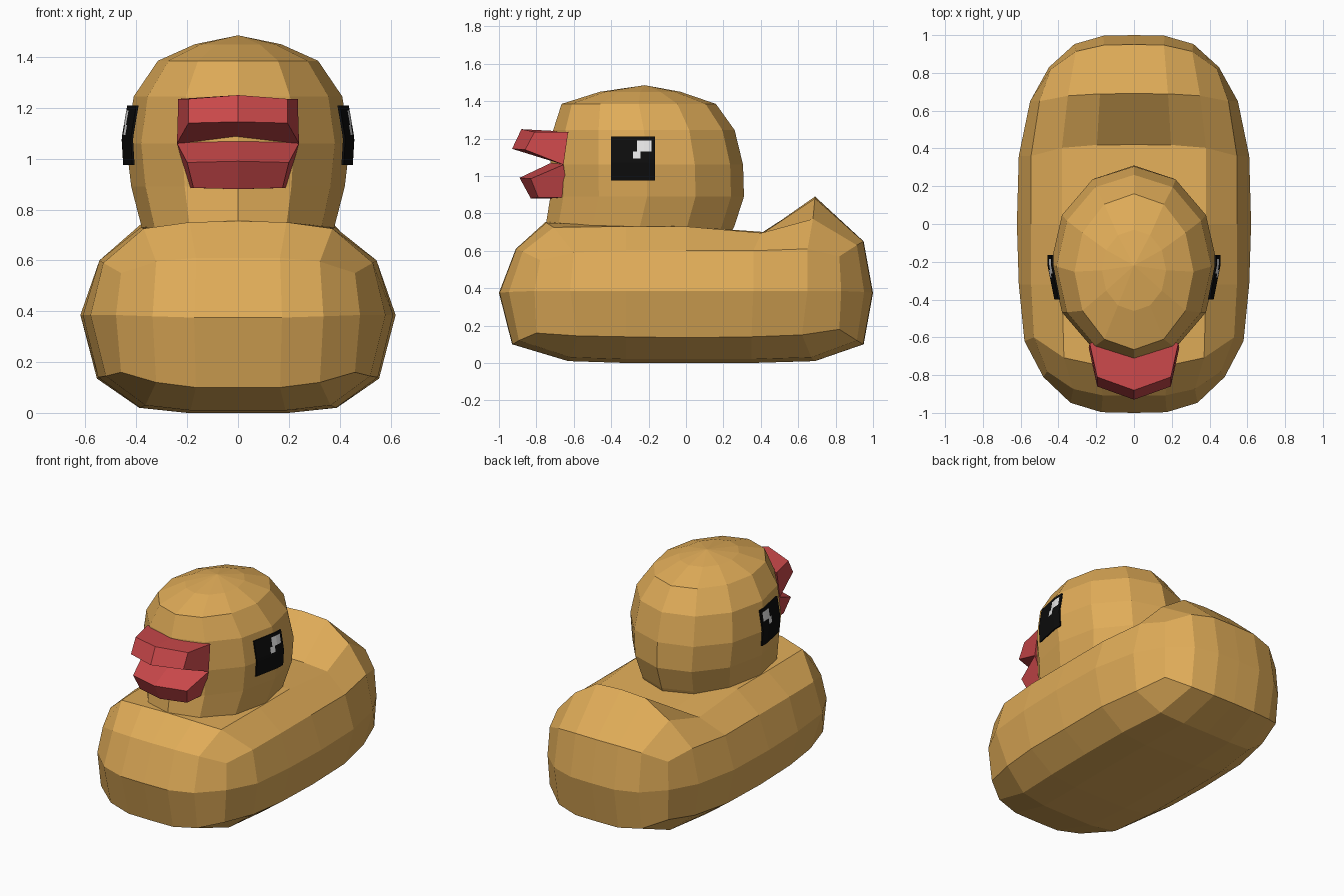
import bpy, bmesh, math

if "Cube" in bpy.data.objects:
    bpy.data.objects.remove(bpy.data.objects["Cube"])


def material(name, rgb):
    m = bpy.data.materials.new(name)
    m.diffuse_color = (*rgb, 1)
    m.use_nodes = True
    m.node_tree.nodes["Principled BSDF"].inputs["Base Color"].default_value = m.diffuse_color
    return m


YELLOW = material("duck_yellow", (0.745, 0.413, 0.098))
RED = material("beak_red", (0.59, 0.065, 0.069))
BLACK = material("eye_black", (0.004, 0.004, 0.004))
WHITE = material("eye_white", (0.95, 0.95, 0.95))


def build(name, verts, faces, *mats):
    mesh = bpy.data.meshes.new(name)
    mesh.from_pydata(verts, [], faces)
    bm = bmesh.new()
    bm.from_mesh(mesh)
    bmesh.ops.remove_doubles(bm, verts=bm.verts, dist=1e-5)
    bmesh.ops.recalc_face_normals(bm, faces=bm.faces)
    bm.to_mesh(mesh)
    bm.free()
    for m in mats:
        mesh.materials.append(m)
    ob = bpy.data.objects.new(name, mesh)
    bpy.context.collection.objects.link(ob)
    return ob


# Body: rounded box with a 6 x 6 top and bottom grid and a bulging middle ring
# row = centre y, edge y, edge x, z at four columns from the centre outwards
TOP = [(-.91, -.78, .46, .61, .61, .595, .55), (-.75, -.60, .53, .755, .75, .725, .59),
       (-.32, -.32, .545, .735, .735, .73, .60), (0, 0, .545, .73, .73, .73, .60),
       (.42, .36, .545, .70, .70, .695, .60), (.69, .65, .50, .89, .88, .77, .61),
       (.95, .82, .44, .65, .65, .63, .57)]
MID = [(-1, -.81, .48), (0, -.62, .58), (0, -.32, .61), (0, 0, .62),
       (0, .36, .61), (0, .65, .55), (1, .83, .45)]
MID = [r + (.375, .375, .38, .385) for r in MID]
BOTTOM = [(-.93, -.80, .46, .10, .10, .12, .16), (-.63, -.58, .52, .01, .01, .03, .145),
          (-.32, -.32, .55, 0, 0, .02, .14), (0, 0, .555, 0, 0, .02, .135),
          (.35, .35, .55, 0, 0, .02, .14), (.69, .62, .50, .01, .01, .03, .15),
          (.95, .82, .44, .10, .10, .12, .18)]


def body_point(rows, i, j):
    k = abs(i - 3)
    yc, ye, xe, *z = rows[j]
    x = xe * (0, .36, .7, 1)[k] * (1 if i > 3 else -1)
    return (x, yc + (ye - yc) * (0, .02, .28, 1)[k], z[k])


def body():
    verts, faces = [], []

    def quad(*pts):
        faces.append(range(len(verts), len(verts) + 4))
        verts.extend(pts)

    for rows in (TOP, BOTTOM):
        for i in range(6):
            for j in range(6):
                quad(*[body_point(rows, i + a, j + b) for a, b in ((0, 0), (1, 0), (1, 1), (0, 1))])
    rim = [(i, 0) for i in range(6)] + [(6, j) for j in range(6)] \
        + [(i, 6) for i in range(6, 0, -1)] + [(0, j) for j in range(6, 0, -1)]
    for upper, lower in ((TOP, MID), (MID, BOTTOM)):
        for p, q in zip(rim, rim[1:] + rim[:1]):
            quad(body_point(upper, *p), body_point(upper, *q),
                 body_point(lower, *q), body_point(lower, *p))
    build("body", verts, faces, YELLOW)


body()

# Head: twelve-sided rings = z, half width, front y, back y
RINGS = [(.69, .37, -.75, .24), (.735, .38, -.75, .26), (.89, .42, -.725, .31),
         (1.06, .44, -.725, .305), (1.245, .41, -.71, .26), (1.385, .315, -.665, .16),
         (1.45, .17, -.46, -.03)]
N = 12
verts, faces = [], []
for z, rx, yf, yb in RINGS:
    for s in range(N):
        a = 2 * math.pi * s / N
        verts.append((rx * math.sin(a), (yf + yb) / 2 + (yb - yf) / 2 * math.cos(a), z))
verts.append((0, -.22, 1.485))
for r in range(len(RINGS) - 1):
    for s in range(N):
        t = (s + 1) % N
        faces.append((r * N + s, r * N + t, r * N + N + t, r * N + N + s))
last = (len(RINGS) - 1) * N
faces += [(last + s, last + (s + 1) % N, len(verts) - 1) for s in range(N)]
faces.append(range(N))
build("head", verts, faces, YELLOW)


# Beak halves: a side section, a centre section and the mirrored side section
def beak(name, side, centre):
    n = len(side)
    v = [(-x, y, z) for x, y, z in side] + [(0, y, z) for y, z in centre] + list(side)
    f = [(c * n + k, c * n + (k + 1) % n, c * n + n + (k + 1) % n, c * n + n + k)
         for c in range(2) for k in range(n)]
    f += [range(n), range(2 * n, 3 * n)]
    build(name, v, f, RED)


beak("upper_beak",
     [(.235, -.63, 1.235), (.195, -.81, 1.235), (.195, -.86, 1.14), (.24, -.655, 1.06)],
     [(-.60, 1.235), (-.88, 1.25), (-.93, 1.145), (-.70, 1.08)])
beak("lower_beak",
     [(.24, -.655, 1.06), (.20, -.83, .985), (.175, -.79, .885), (.19, -.63, .885)],
     [(-.70, 1.08), (-.89, .99), (-.83, .88), (-.68, .88)])

# Eyes: thin bent plates; the highlight is two squares of cells
C = 12
Y0, Y1, Z0, Z1 = -.40, -.165, .975, 1.21


def eye(name, sign):
    v = []
    for i in range(C + 1):
        for j in range(C + 1):
            y = Y0 + (Y1 - Y0) * i / C
            z = Z0 + (Z1 - Z0) * j / C
            x = .458 - .20 * max(0, -.22 - y) - .17 * max(0, z - 1.08) - .06 * max(0, 1.08 - z)
            v.append((sign * x, y, z))
    f = [(i * (C + 1) + j, (i + 1) * (C + 1) + j, (i + 1) * (C + 1) + j + 1, i * (C + 1) + j + 1)
         for i in range(C) for j in range(C)]
    if sign < 0:
        f = [q[::-1] for q in f]
    mesh = bpy.data.meshes.new(name)
    mesh.from_pydata(v, [], f)
    mesh.materials.append(BLACK)
    mesh.materials.append(WHITE)
    for p in mesh.polygons:
        _, y, z = p.center
        big = -.262 < y < -.19 and 1.125 < z < 1.19
        small = -.285 < y < -.245 and 1.09 < z < 1.13
        p.material_index = int(big or small)
    ob = bpy.data.objects.new(name, mesh)
    bpy.context.collection.objects.link(ob)
    solid = ob.modifiers.new("thickness", 'SOLIDIFY')
    solid.thickness = .009
    solid.offset = -1


eye("right_eye", 1)
eye("left_eye", -1)
